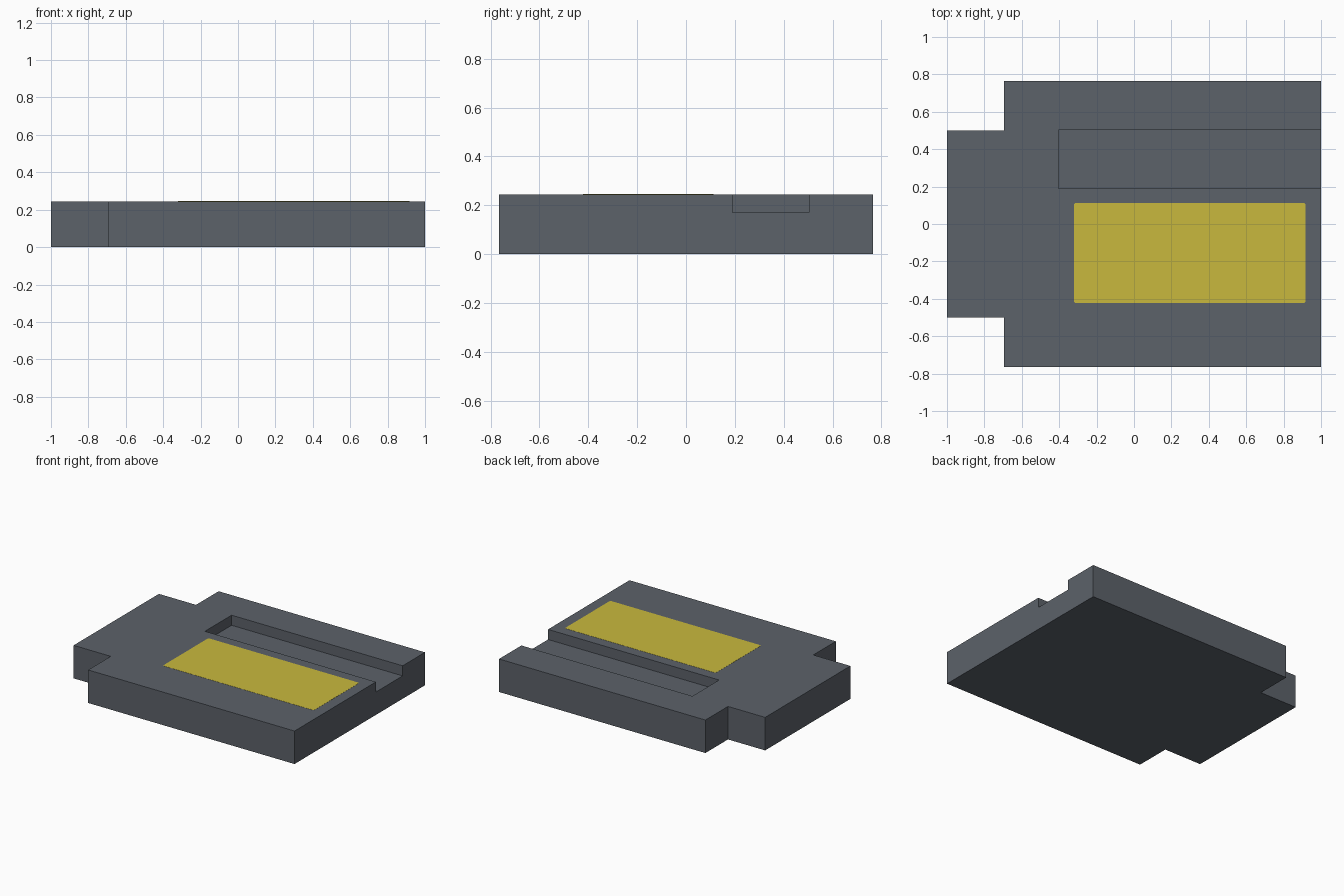
import bpy
import bmesh
import math

if "Cube" in bpy.data.objects:
    bpy.data.objects.remove(bpy.data.objects["Cube"])


def material(name, rgb):
    mat = bpy.data.materials.new(name)
    mat.diffuse_color = (*rgb, 1.0)
    mat.use_nodes = True
    mat.node_tree.nodes["Principled BSDF"].inputs["Base Color"].default_value = mat.diffuse_color
    return mat


def slab(name, outline, z0, z1, mat):
    """Extrude a flat outline from z0 up to z1."""
    bm = bmesh.new()
    base = bm.faces.new([bm.verts.new((x, y, z0)) for x, y in outline])
    top = bmesh.ops.extrude_face_region(bm, geom=[base])["geom"]
    verts = [v for v in top if isinstance(v, bmesh.types.BMVert)]
    bmesh.ops.translate(bm, verts=verts, vec=(0, 0, z1 - z0))
    bmesh.ops.recalc_face_normals(bm, faces=bm.faces)
    mesh = bpy.data.meshes.new(name)
    bm.to_mesh(mesh)
    bm.free()
    mesh.materials.append(mat)
    obj = bpy.data.objects.new(name, mesh)
    bpy.context.collection.objects.link(obj)
    return obj


def rectangle(x0, x1, y0, y1, radius=0.0, steps=3):
    """Counter-clockwise rectangle with optional rounded corners."""
    if radius == 0:
        return [(x0, y0), (x1, y0), (x1, y1), (x0, y1)]
    r = radius
    centres = [(x1 - r, y1 - r), (x0 + r, y1 - r), (x0 + r, y0 + r), (x1 - r, y0 + r)]
    points = []
    for quarter, (cx, cy) in enumerate(centres):
        for i in range(steps + 1):
            a = math.pi / 2 * (quarter + i / steps)
            points.append((cx + r * math.cos(a), cy + r * math.sin(a)))
    return points


grey = material("slate grey", (0.107, 0.122, 0.144))
yellow = material("mustard yellow", (0.584, 0.485, 0.048))
HEIGHT = 0.245

# Body: wide block with a narrower tab on the left, mirrored across y
half = [(1.0, 0.765), (-0.695, 0.765), (-0.695, 0.5), (-1.0, 0.5)]
outline = half + [(x, -y) for x, y in reversed(half)]
body = slab("body", outline, 0, HEIGHT, grey)

# Slot: shallow channel open at the right end
cutter = slab("slot_cutter", rectangle(-0.405, 1.2, 0.19, 0.503), 0.17, 0.5, grey)
cutter.hide_render = True
cut = body.modifiers.new("slot", 'BOOLEAN')
cut.operation = 'DIFFERENCE'
cut.solver = 'EXACT'
cut.object = cutter
bpy.context.view_layer.objects.active = body
body.select_set(True)
bpy.ops.object.modifier_apply(modifier=cut.name)
bpy.data.objects.remove(cutter)

# Label: thin yellow plate on the top face
slab("label_plate", rectangle(-0.322, 0.918, -0.422, 0.112, 0.01),
     HEIGHT - 0.001, HEIGHT + 0.001, yellow)
